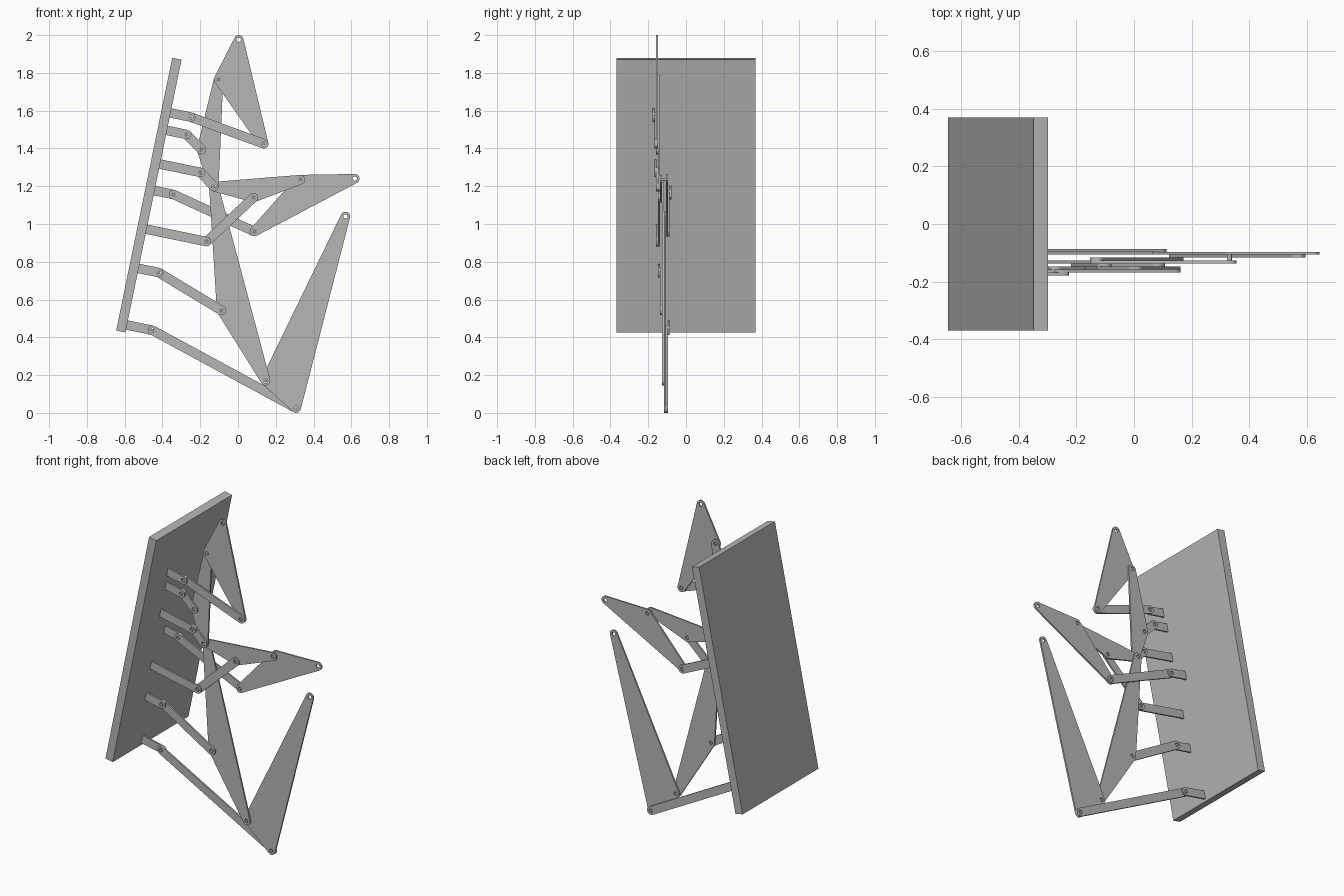
import bpy, bmesh
from math import sin, cos, tau
from mathutils import Vector
from mathutils.geometry import convex_hull_2d

cube = bpy.data.objects.get("Cube")
if cube:
    bpy.data.objects.remove(cube, do_unlink=True)

ROUND = 0.025      # end radius of every bar and plate
HOLE = 0.0115
PIN = 0.0085
THICK = 0.0102     # one layer of the linkage
BACK = -0.081      # y of the rearmost layer centre

grey = bpy.data.materials.new("plain grey")
grey.use_nodes = True
grey.diffuse_color = (0.47, 0.47, 0.47, 1)
grey.node_tree.nodes["Principled BSDF"].inputs["Base Color"].default_value = grey.diffuse_color


def layer_y(layer):
    return BACK - THICK * layer


def ring(center, radius, n=24):
    return [Vector((center[0] + radius * cos(tau * i / n),
                    center[1] + radius * sin(tau * i / n))) for i in range(n)]


def hull(points):
    return [points[i] for i in convex_hull_2d(points)]


def extruded(name, loops, y_front, y_back):
    """Fill an outline (with optional holes) in XZ and extrude it along y."""
    bm = bmesh.new()
    edges = []
    for loop in loops:
        verts = [bm.verts.new((p.x, y_front, p.y)) for p in loop]
        edges += [bm.edges.new((a, b)) for a, b in zip(verts, verts[1:] + verts[:1])]
    bmesh.ops.triangle_fill(bm, edges=edges, use_beauty=True)
    result = bmesh.ops.extrude_face_region(bm, geom=bm.faces[:])
    moved = [g for g in result["geom"] if isinstance(g, bmesh.types.BMVert)]
    bmesh.ops.translate(bm, verts=moved, vec=(0, y_back - y_front, 0))
    bmesh.ops.recalc_face_normals(bm, faces=bm.faces[:])
    mesh = bpy.data.meshes.new(name)
    bm.to_mesh(mesh)
    bm.free()
    mesh.materials.append(grey)
    obj = bpy.data.objects.new(name, mesh)
    bpy.context.collection.objects.link(obj)
    return obj


def plate(name, layer, *joints):
    """Rounded plate wrapped around its joints, with a hole at each one."""
    outline = hull([p for j in joints for p in ring(j, ROUND)])
    y = layer_y(layer)
    extruded(name, [outline] + [ring(j, HOLE, 16) for j in joints],
             y - THICK / 2, y + THICK / 2)


def pin(name, joint, front, back):
    """Round pin linking two layers, slightly recessed at both ends."""
    extruded(name, [ring(joint, PIN, 16)],
             layer_y(front) - THICK * 0.4, layer_y(back) + THICK * 0.4)


# Tilted back panel
low, high = Vector((-0.596, 0.426)), Vector((-0.299, 1.87))
along = (high - low).normalized()
normal = Vector((along.y, -along.x))
extruded("back_panel", [[low, high, high - normal * 0.05, low - normal * 0.05]], -0.369, 0.369)


def bracket(name, layer, joint):
    """Short square-rooted bar standing out from the panel."""
    joint = Vector(joint)
    root = low + along * (joint - low).dot(along)
    outline = hull(ring(joint, ROUND) + [root + along * ROUND, root - along * ROUND])
    y = layer_y(layer)
    extruded(name, [outline, ring(joint, HOLE, 16)], y - THICK / 2, y + THICK / 2)


# Fixed pivots on the panel, from top to bottom
mounts = [(-0.25, 1.566), (-0.272, 1.474), (-0.198, 1.273), (-0.341, 1.156),
          (-0.167, 0.907), (-0.42, 0.743), (-0.452, 0.437)]
mount_layers = [9, 8, 8, 0, 7, 6, 1]
link_layers = [8, 7, 7, 1, 6, 5, 2]

# Moving pivots at the far end of each link
top_low = (0.136, 1.425)
spine_side = (-0.193, 1.394)
hub = (-0.128, 1.198)
fin_low = (0.087, 0.96)
arm_low = (0.082, 1.14)
leg_side = (-0.087, 0.542)
foot = (0.308, 0.025)
ends = [top_low, spine_side, hub, fin_low, arm_low, leg_side, foot]

rows = zip(mounts, mount_layers, link_layers, ends)
for i, (mount, m_layer, l_layer, end) in enumerate(rows, 1):
    bracket(f"bracket_{i}", m_layer, mount)
    plate(f"link_{i}", l_layer, mount, end)
    pin(f"bracket_pin_{i}", mount, max(m_layer, l_layer), min(m_layer, l_layer))

# Triangular plates
top_joint = (-0.103, 1.765)
elbow = (0.331, 1.235)
ankle = (0.146, 0.17)
plate("top_plate", 7, (0.004, 1.975), top_joint, top_low)
plate("spine_plate", 6, top_joint, spine_side, hub)
plate("arm_plate", 5, hub, elbow, arm_low)
plate("leg_plate", 4, hub, leg_side, ankle)
plate("foot_plate", 3, ankle, foot, (0.569, 1.04))
plate("fin_plate", 2, elbow, fin_low, (0.618, 1.24))

# Pins between the moving parts
pin("top_low_pin", top_low, 8, 7)
pin("top_pin", top_joint, 7, 6)
pin("spine_pin", spine_side, 7, 6)
pin("hub_pin", hub, 7, 4)
pin("arm_pin", arm_low, 6, 5)
pin("elbow_pin", elbow, 5, 2)
pin("fin_pin", fin_low, 2, 1)
pin("leg_pin", leg_side, 5, 4)
pin("ankle_pin", ankle, 4, 3)
pin("foot_pin", foot, 3, 2)
